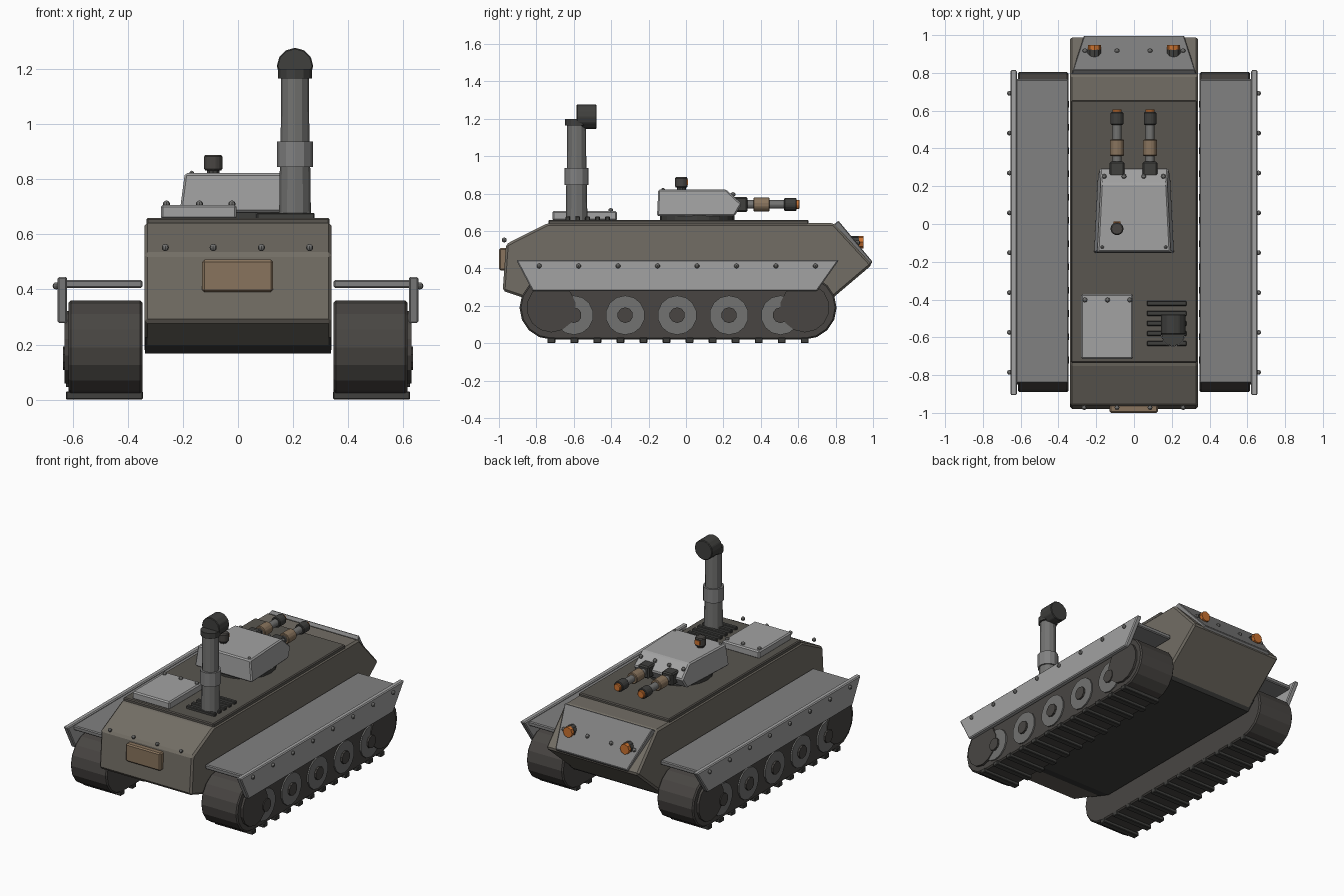
import bpy, bmesh, math
from mathutils import Vector, Matrix

if "Cube" in bpy.data.objects:
    bpy.data.objects.remove(bpy.data.objects["Cube"])


def mat(name, r, g, b):
    m = bpy.data.materials.new(name)
    m.diffuse_color = (r, g, b, 1)
    m.use_nodes = True
    m.node_tree.nodes["Principled BSDF"].inputs["Base Color"].default_value = m.diffuse_color
    return m


HULL = mat("hull_olive", .17, .155, .13)
DECK = mat("deck_brown", .1, .092, .08)
DARK = mat("dark_metal", .05, .05, .047)
TRACK = mat("track_rubber", .065, .06, .055)
STEEL = mat("steel", .17, .17, .165)
LIGHT = mat("light_grey", .36, .36, .36)
FENDER = mat("fender_grey", .22, .22, .22)
TAN = mat("tan", .25, .175, .11)
ORANGE = mat("orange", .6, .17, .03)


def finish(name, bm, m, bevel=0):
    bmesh.ops.recalc_face_normals(bm, faces=bm.faces)
    me = bpy.data.meshes.new(name)
    bm.to_mesh(me)
    bm.free()
    ob = bpy.data.objects.new(name, me)
    bpy.context.collection.objects.link(ob)
    me.materials.append(m)
    if bevel:
        b = ob.modifiers.new("bevel", "BEVEL")
        b.width, b.segments, b.limit_method = bevel, 1, 'ANGLE'
        b.angle_limit = math.radians(25)
    return ob


def prism(name, pts, left, right, m, bevel=0):
    """Extrude a (y, z) profile along x; left/right are numbers or functions of (y, z)."""
    bm = bmesh.new()
    loops = []
    for side in (left, right):
        f = side if callable(side) else (lambda y, z, s=side: s)
        loops.append([bm.verts.new((f(y, z), y, z)) for y, z in pts])
    a, b = loops
    bm.faces.new(a)
    bm.faces.new(b)
    for i in range(len(pts)):
        j = (i + 1) % len(pts)
        bm.faces.new((a[i], a[j], b[j], b[i]))
    return finish(name, bm, m, bevel)


def box(name, x0, x1, y0, y1, z0, z1, m, bevel=.006):
    x0, x1 = sorted((x0, x1))
    return prism(name, [(y0, z0), (y1, z0), (y1, z1), (y0, z1)], x0, x1, m, bevel)


def cyl(name, p0, p1, r, m, n=12, r2=None, bevel=0):
    """Cylinder or cone between two points."""
    p0, p1 = Vector(p0), Vector(p1)
    d = p1 - p0
    bm = bmesh.new()
    M = Matrix.Translation((p0 + p1) / 2) @ d.to_track_quat('Z', 'Y').to_matrix().to_4x4()
    bmesh.ops.create_cone(bm, cap_ends=True, segments=n, radius1=r,
                          radius2=r if r2 is None else r2, depth=d.length, matrix=M)
    return finish(name, bm, m, bevel)


def rivets(name, pts, r=.013):
    bm = bmesh.new()
    for p in pts:
        bmesh.ops.create_uvsphere(bm, u_segments=8, v_segments=6, radius=r,
                                  matrix=Matrix.Translation(p))
    return finish(name, bm, STEEL)


# Hull, upper deck and front panel
prism("hull", [(-.65, .17), (.70, .17), (.995, .42), (.79, .642), (-.74, .642),
               (-.962, .53), (-.98, .28)], -.34, .34, HULL, .012)
prism("hull_belly", [(-.65, .168), (.70, .168), (.76, .225), (-.81, .225)], -.338, .338, DARK)
box("deck_plate", -.333, .333, -.735, .655, .63, .66, DECK)
box("front_panel", -.13, .127, -1.0, -.95, .39, .508, TAN, .008)
rivets("front_rivets", [(x, -.972, .552) for x in (-.264, -.09, .085, .26)])

# Sloped rear plate with lamps
taper = lambda s: (lambda y, z: s * (.325 - .06 * (y - .81) / .185))
prism("rear_plate", [(.79, .635), (.815, .655), (.998, .435), (.978, .41)],
      taper(-1), taper(1), FENDER, .004)
rivets("rear_rivets", [(x, .917, .537) for x in (-.26, -.09, .085, .26)])
for s in (-1, 1):
    cyl("lamp_housing", (s * .21, .86, .535), (s * .21, .925, .535), .038, DARK, 10)
    cyl("lamp", (s * .21, .92, .54), (s * .21, .948, .54), .034, ORANGE, 8)

# Running gear on both sides
stadium = []
for cy, start in ((.635, -90), (-.72, 90)):
    for i in range(9):
        a = math.radians(start + i * 22.5)
        stadium.append((cy + .17 * math.cos(a), .19 + .17 * math.sin(a)))
skirt = [(-.82, .278), (.70, .278), (.818, .445), (-.908, .445)]
for s in (-1, 1):
    prism("track", stadium, s * .347, s * .615, TRACK, .008)
    for i in range(12):
        y = -.72 + i * 1.355 / 11
        box("track_cleat", s * .345, s * .625, y - .021, y + .021, 0, .03, DARK, .004)
    for y in (-.6, -.325, -.047, .23, .505):
        cyl("road_wheel", (s * .58, y, .15), (s * .624, y, .15), .105, STEEL, 14)
        cyl("wheel_hub", (s * .6, y, .15), (s * .636, y, .15), .042, TRACK, 10)
    for y in (-.72, .635):
        cyl("sprocket", (s * .58, y, .19), (s * .63, y, .19), .132, TRACK, 14)
    box("fender", s * .347, s * .63, -.842, .767, .405, .435, FENDER)
    prism("side_skirt", skirt, s * .62, s * .655, LIGHT, .006)
    rivets("skirt_rivets", [(s * .66, -.785 + i * .211, .413) for i in range(8)])

# Turret
wid = lambda s: (lambda y, z: s * (.212 - .13 * (z - .68) - .05 * (y + .15)))
cyl("turret_ring", (0, .06, .65), (0, .06, .685), .2, DARK, 20)
prism("turret", [(-.155, .68), (.26, .68), (.298, .745), (.215, .822), (-.148, .822)],
      wid(-1), wid(1), LIGHT, .008)
rivets("turret_front_rivets", [(x, .252, .795) for x in (-.158, -.053, .052, .156)])
rivets("turret_rear_rivets", [(x, -.122, .822) for x in (-.168, .168)], .009)
cyl("periscope_neck", (-.09, -.025, .81), (-.09, -.025, .84), .024, DARK, 10)
cyl("periscope", (-.09, -.025, .832), (-.09, -.025, .888), .035, TRACK, 12, bevel=.006)
box("periscope_lens", -.108, -.072, 0, .012, .847, .875, ORANGE, 0)

# Twin guns
for x in (-.09, .085):
    box("gun_mount", x - .04, x + .04, .25, .33, .702, .782, DARK, .008)
    for name, y0, y1, r, m in (("gun_barrel", .32, .54, .024, STEEL),
                               ("gun_sleeve", .36, .447, .038, TAN),
                               ("gun_muzzle", .525, .592, .035, DARK),
                               ("gun_tip", .585, .607, .026, ORANGE)):
        cyl(name, (x, y0, .742), (x, y1, .742), r, m, 10, bevel=.004)

# Deck hatch and grille
box("deck_hatch", -.28, -.005, -.715, -.37, .655, .707, LIGHT, .008)
rivets("hatch_rivets", [(x, -.402, .71) for x in (-.26, -.14, -.022)])
for i in range(5):
    y = -.42 - i * .053
    box("grille_slat", .068, .278, y - .013, y + .013, .655, .678, DARK, .004)

# Snorkel mast with forward-turned head
X, Y = .207, -.585
cyl("mast_lower", (X, Y, .655), (X, Y, .86), .058, STEEL, 12, .055)
cyl("mast_upper", (X, Y, .86), (X, Y, 1.18), .053, STEEL, 12, .05)
cyl("mast_sleeve", (X, Y, .845), (X, Y, .937), .065, FENDER, 12)
cyl("mast_collar", (X, Y, 1.165), (X, Y, 1.2), .061, DARK, 12)
cyl("mast_head", (X, -.585, 1.211), (X, -.478, 1.211), .066, DARK, 12, bevel=.004)
